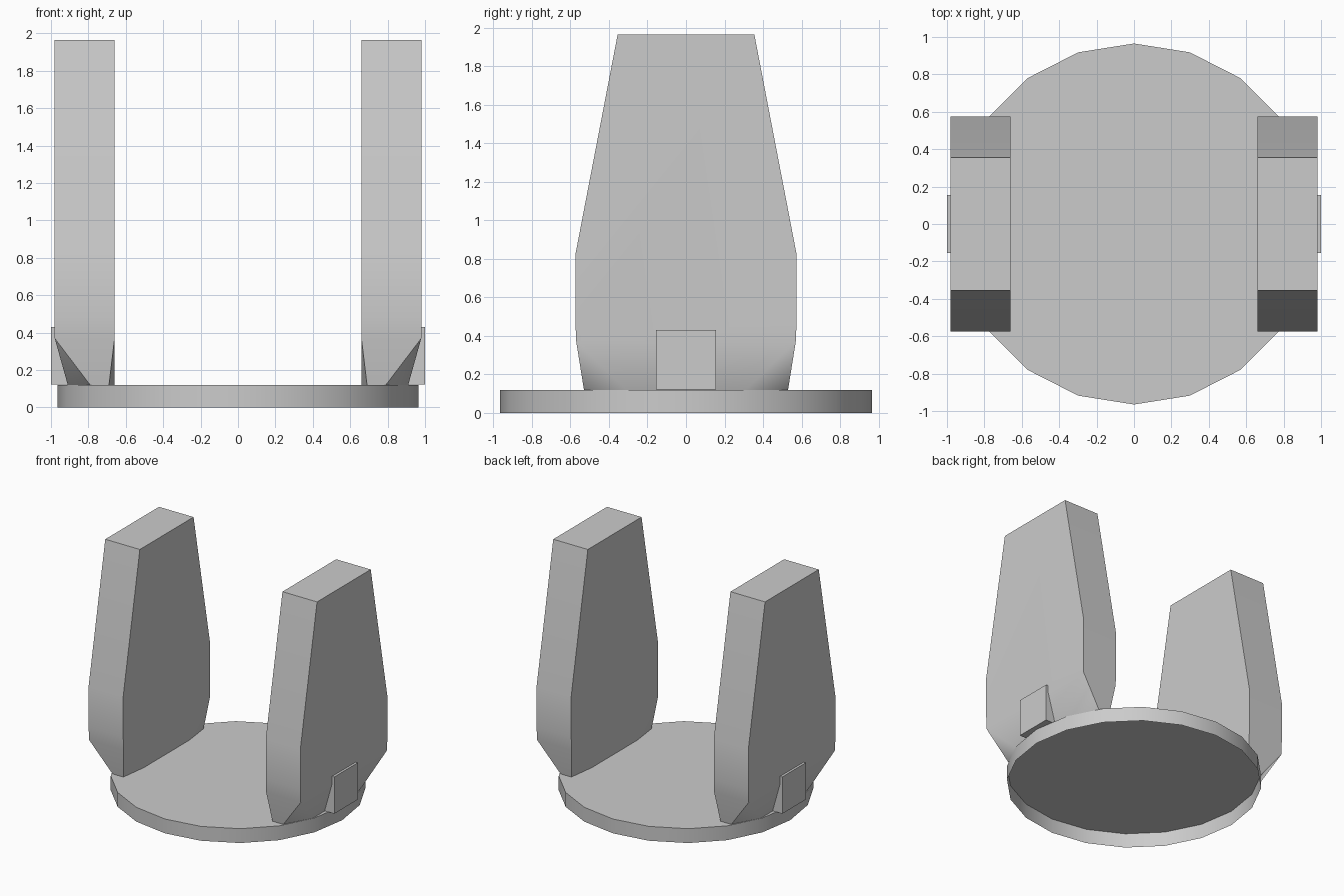
import bpy, bmesh, math

if "Cube" in bpy.data.objects:
    bpy.data.objects.remove(bpy.data.objects["Cube"])


def finish(name, bm):
    """Turn a bmesh into a named object with smooth shading on shallow edges."""
    mesh = bpy.data.meshes.new(name)
    bm.to_mesh(mesh)
    bm.free()
    obj = bpy.data.objects.new(name, mesh)
    bpy.context.collection.objects.link(obj)
    bpy.ops.object.select_all(action='DESELECT')
    obj.select_set(True)
    bpy.context.view_layer.objects.active = obj
    bpy.ops.object.shade_smooth_by_angle(angle=math.radians(42))
    return obj


def hull(name, points):
    """Convex solid around the points, mirrored to the other side in x."""
    bm = bmesh.new()
    verts = [bm.verts.new(p) for p in points]
    bmesh.ops.convex_hull(bm, input=verts)
    bmesh.ops.dissolve_limit(bm, angle_limit=math.radians(0.5),
                             verts=bm.verts, edges=bm.edges)
    bmesh.ops.recalc_face_normals(bm, faces=bm.faces)
    obj = finish(name, bm)
    obj.modifiers.new("mirror", 'MIRROR').use_axis[0] = True
    obj.modifiers.new("even_shading", 'WEIGHTED_NORMAL').keep_sharp = True
    return obj


# Round base plate, 20 sides: a top and a rim, open underneath
R, H = 0.965, 0.12
bm = bmesh.new()
low, high = [[bm.verts.new((R * math.cos(math.tau * i / 20),
                            R * math.sin(math.tau * i / 20), z))
              for i in range(20)] for z in (0, H)]
bm.faces.new(high)
for i in range(20):
    j = (i + 1) % 20
    bm.faces.new((low[i], low[j], high[j], high[i]))
finish("base_plate", bm)

# Upright side arms: (half depth, height) profile, foot trimmed to the plate rim
profile = [(0.355, 1.965), (0.575, 0.82), (0.575, 0.48), (0.57, 0.37)]
foot = [(0.69, 0.53), (0.66, 0.30), (0.79, 0.53), (0.91, 0.31)]
arm = [(x, s * y, z) for y, z in profile for x in (0.66, 0.98) for s in (-1, 1)]
arm += [(x, s * y, H) for x, y in foot for s in (-1, 1)]
hull("side_arm", arm)

# Square blocks set into the arms, showing just proud of the outer faces
hull("side_block", [(x, y, z) for x in (0.70, 1.0)
                    for y in (-0.155, 0.155) for z in (0.122, 0.43)])
